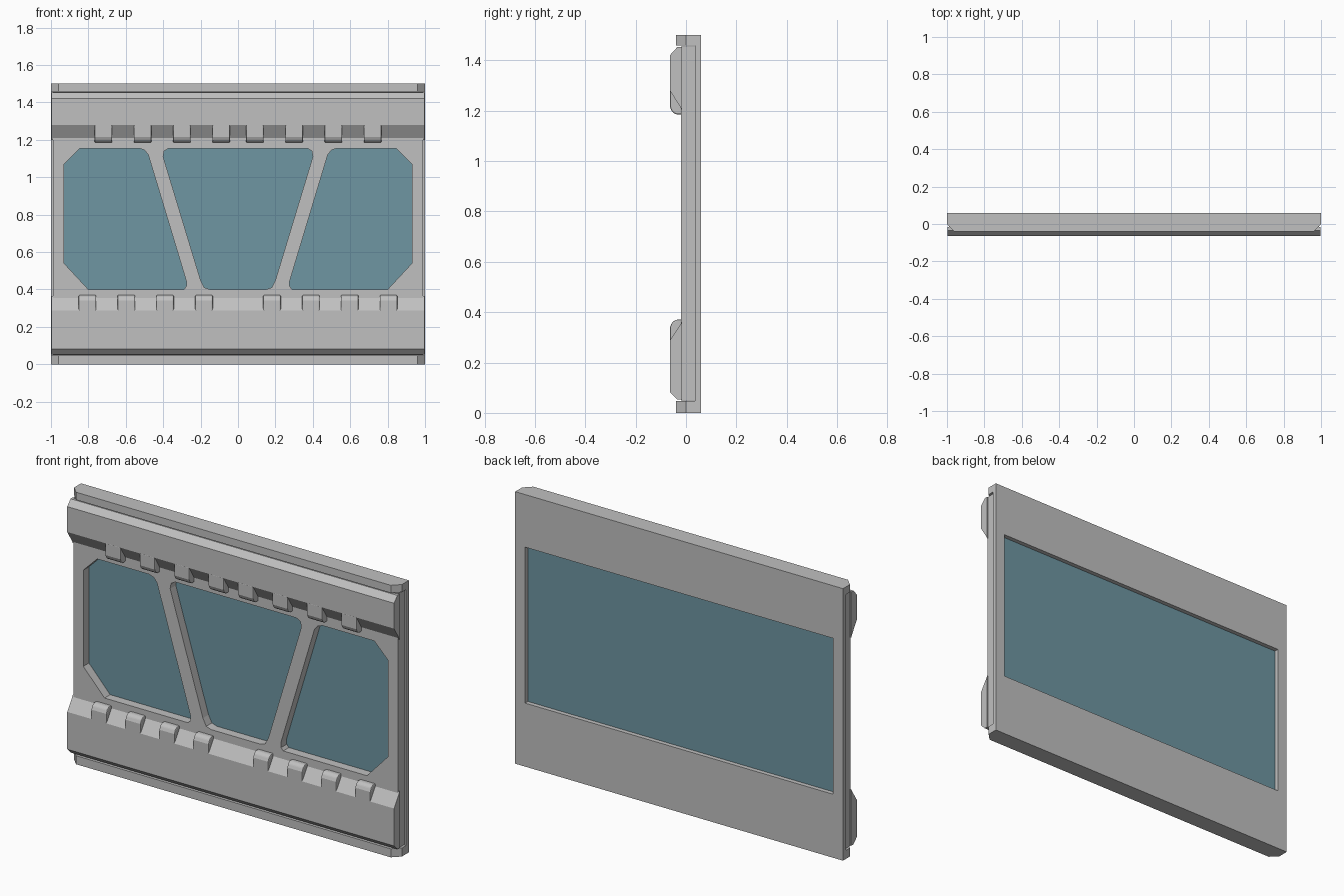
import bpy
import bmesh
from mathutils import Vector

if "Cube" in bpy.data.objects:
    bpy.data.objects.remove(bpy.data.objects["Cube"])


def make_material(name, rgb):
    m = bpy.data.materials.new(name)
    m.use_nodes = True
    m.diffuse_color = (*rgb, 1)
    m.node_tree.nodes["Principled BSDF"].inputs["Base Color"].default_value = (*rgb, 1)
    return m


METAL = make_material("light grey metal", (0.53, 0.53, 0.53))
GLASS = make_material("teal glass", (0.157, 0.305, 0.361))

# Each axis maps (outline a, outline b, depth) to x, y, z
PLACE = {
    "x": lambda a, b, d: Vector((d, a, b)),
    "y": lambda a, b, d: Vector((a, d, b)),
    "z": lambda a, b, d: Vector((a, b, d)),
}


def prism(name, loops, axis, lo, hi, mat=METAL):
    """Extrude an outline, with optional holes, along an axis."""
    place = PLACE[axis]
    bm = bmesh.new()
    edges = []
    for loop in loops:
        vs = [bm.verts.new(place(a, b, lo)) for a, b in loop]
        edges += [bm.edges.new((v, vs[i - 1])) for i, v in enumerate(vs)]
    if len(loops) == 1:
        bm.faces.new(vs)
    else:
        bmesh.ops.triangle_fill(bm, use_beauty=True, edges=edges)
    ext = bmesh.ops.extrude_face_region(bm, geom=bm.faces[:], use_keep_orig=True)
    moved = [g for g in ext["geom"] if isinstance(g, bmesh.types.BMVert)]
    bmesh.ops.translate(bm, verts=moved, vec=place(0, 0, hi - lo))
    bmesh.ops.recalc_face_normals(bm, faces=bm.faces[:])
    mesh = bpy.data.meshes.new(name)
    bm.to_mesh(mesh)
    bm.free()
    mesh.materials.append(mat)
    obj = bpy.data.objects.new(name, mesh)
    bpy.context.collection.objects.link(obj)
    return obj


def rect(x, z0, z1):
    return [(-x, z0), (x, z0), (x, z1), (-x, z1)]


def mirrored(points):
    return [(-a, b) for a, b in reversed(points)]


def soften(obj, width):
    mod = obj.modifiers.new("soft edges", "BEVEL")
    mod.width = width
    mod.segments = 2
    mod.limit_method = "ANGLE"


# Back plate with one wide opening
prism("back_plate", [rect(1, 0, 1.5), rect(0.94, 0.35, 1.21)], "y", 0.035, 0.06)

# Front frame with three window openings
half = [(0.15, 0.4), (0.18, 0.41), (0.2, 0.45), (0.4, 1.11), (0.395, 1.14), (0.37, 1.155)]
centre_window = half + mirrored(half)
side_window = [(0.29, 0.4), (0.8, 0.4), (0.93, 0.54), (0.93, 1.07), (0.845, 1.155),
               (0.53, 1.155), (0.5, 1.145), (0.48, 1.12), (0.275, 0.44), (0.277, 0.415)]
prism("front_frame",
      [rect(0.99, 0.05, 1.455), centre_window, side_window, mirrored(side_window)],
      "y", -0.02, 0.035)

# Glass pane between frame and back plate
prism("glass_pane", [rect(0.945, 0.345, 1.215)], "y", 0.029, 0.0355, GLASS)

# Lips along the top and bottom, with chamfered ends
lip = [(-1, 0.036), (-1, 0), (-0.96, -0.04), (0.96, -0.04), (1, 0), (1, 0.036)]
for name, z0, z1 in (("bottom_lip", 0, 0.047), ("top_lip", 1.458, 1.5)):
    prism(name, [lip], "z", z0, z1)

# Raised bands and their rows of teeth
bands = {
    "top": ([(-0.015, 1.2), (-0.02, 1.21), (-0.064, 1.28), (-0.064, 1.42),
             (-0.035, 1.452), (-0.015, 1.452)],
            [(-0.015, 1.185), (-0.04, 1.185), (-0.055, 1.195), (-0.064, 1.215),
             (-0.064, 1.285), (-0.015, 1.285)],
            (0.09, 0.3, 0.51, 0.72)),
    "bottom": ([(-0.015, 0.365), (-0.02, 0.355), (-0.064, 0.288), (-0.064, 0.082),
                (-0.035, 0.053), (-0.015, 0.053)],
               [(-0.015, 0.37), (-0.04, 0.37), (-0.055, 0.36), (-0.064, 0.34),
                (-0.064, 0.28), (-0.015, 0.28)],
               (0.182, 0.39, 0.597, 0.805)),
}
for name, (band, tooth, centres) in bands.items():
    prism(name + "_band", [band], "x", -0.997, 0.997)
    for i, c in enumerate(centres):
        for side, s in (("left", 1), ("right", -1)):
            obj = prism(f"{name}_tooth_{side}_{i + 1}", [tooth], "x",
                        s * c - 0.047, s * c + 0.047)
            soften(obj, 0.006)
